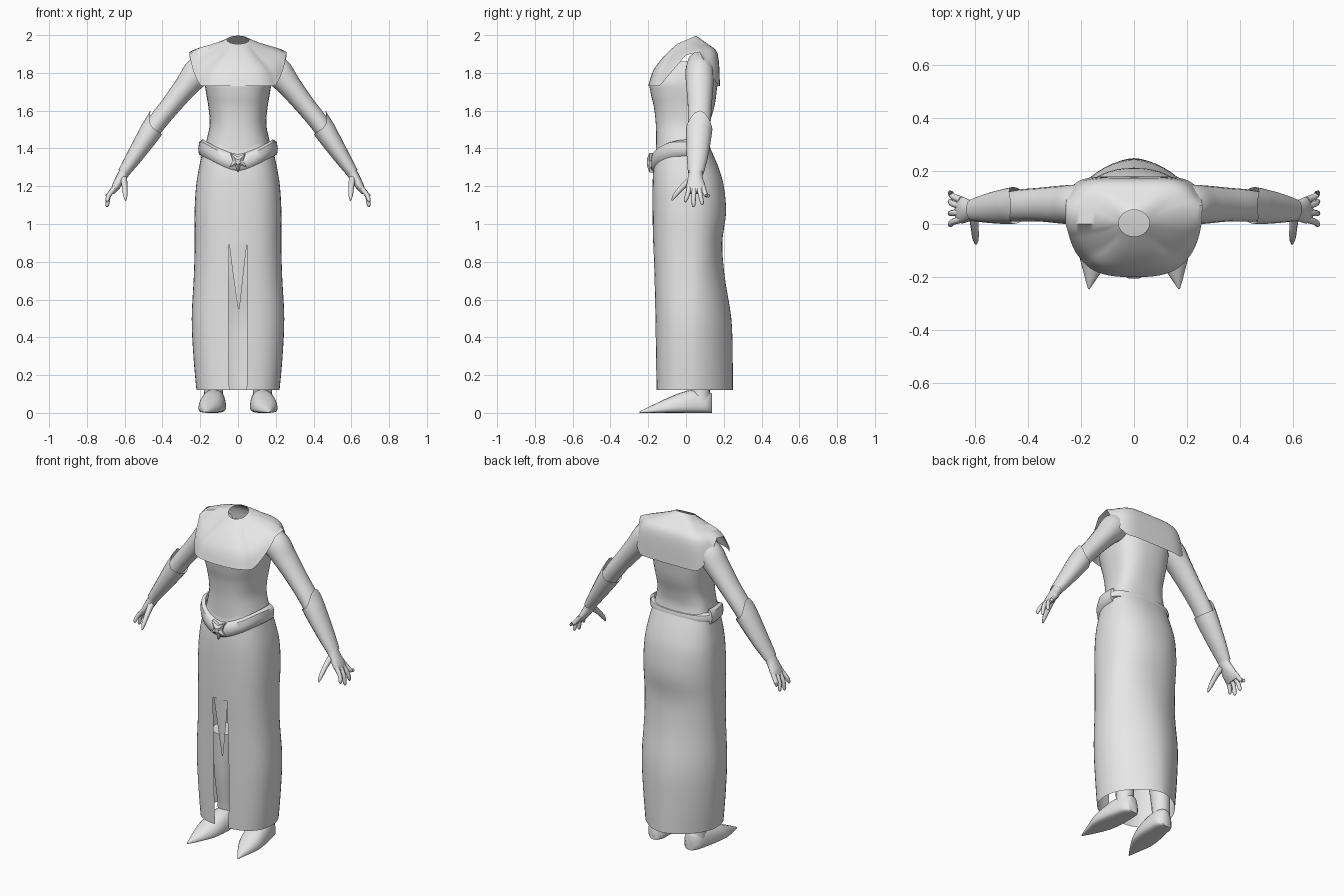
import bpy, bmesh, math
from mathutils import Vector

cube = bpy.data.objects.get("Cube")
if cube:
    bpy.data.objects.remove(cube, do_unlink=True)

grey = bpy.data.materials.new("light_grey")
grey.use_nodes = True
grey.diffuse_color = (0.8, 0.8, 0.8, 1)
grey.node_tree.nodes["Principled BSDF"].inputs["Base Color"].default_value = (0.8, 0.8, 0.8, 1)


def finish(name, bm, mirror=False, angle=50):
    bmesh.ops.remove_doubles(bm, verts=bm.verts, dist=0.0002)
    bmesh.ops.recalc_face_normals(bm, faces=bm.faces)
    mesh = bpy.data.meshes.new(name)
    bm.to_mesh(mesh)
    bm.free()
    mesh.materials.append(grey)
    ob = bpy.data.objects.new(name, mesh)
    bpy.context.collection.objects.link(ob)
    if mirror:
        ob.modifiers.new("mirror", "MIRROR")
    bpy.ops.object.select_all(action="DESELECT")
    ob.select_set(True)
    bpy.context.view_layer.objects.active = ob
    bpy.ops.object.shade_smooth_by_angle(angle=math.radians(angle))
    return ob


def smooth_rows(rows, k=4):
    """Catmull-Rom interpolation between rows of numbers."""
    out = []
    for i in range(len(rows) - 1):
        a, b, c, d = (rows[max(0, min(len(rows) - 1, i + j))] for j in (-1, 0, 1, 2))
        for s in range(k):
            t = s / k
            out.append([0.5 * (2 * q + (r - p) * t + (2 * p - 5 * q + 4 * r - u) * t * t
                               + (3 * q - p - 3 * r + u) * t ** 3)
                        for p, q, r, u in zip(a, b, c, d)])
    return out + [list(rows[-1])]


def loft(bm, rings, cap_start=False, cap_end=False, keep=None):
    vr = [[bm.verts.new(p) for p in ring] for ring in rings]
    n = len(vr[0])
    for i in range(len(vr) - 1):
        for j in range(n):
            if keep is None or keep(i, j):
                k = (j + 1) % n
                bm.faces.new((vr[i][j], vr[i][k], vr[i + 1][k], vr[i + 1][j]))
    if cap_start:
        bm.faces.new(vr[0])
    if cap_end:
        bm.faces.new(vr[-1])


def power(v, e):
    return math.copysign(abs(v) ** e, v)


def section(z, w, front, back, nf=2.5, nb=2.5, count=48):
    """Horizontal rounded section; point 0 is the middle of the front."""
    pts, mid = [], 0.03
    for j in range(count):
        a = 2 * math.pi * j / count
        s, c = math.sin(a), -math.cos(a)
        e = 2 / (nf if c < 0 else nb)
        y = mid + (power(c, e) * (mid - front) if c < 0 else power(c, e) * (back - mid))
        pts.append(Vector((w * power(s, e), y, z)))
    return pts


def tube(bm, rows, count=16, rim=0, k=4, caps=True):
    """Limb along rows of x, y, z, radius across, radius in y."""
    rows = smooth_rows(rows, k)
    rings = []
    for i, (x, y, z, r, ry) in enumerate(rows):
        p, q = rows[max(0, i - 1)], rows[min(len(rows) - 1, i + 1)]
        t = Vector((q[0] - p[0], q[1] - p[1], q[2] - p[2])).normalized()
        side = Vector((0, 1, 0))
        side = (side - t * side.dot(t)).normalized()
        out = side.cross(t)
        if out.x < 0:
            out = -out
        ring = []
        for j in range(count):
            a = 2 * math.pi * j / count
            v = Vector((x, y, z)) + out * r * math.sin(a) + side * ry * math.cos(a)
            if i == 0:
                v -= t * rim * max(0, math.sin(a)) ** 2
            ring.append(v)
        rings.append(ring)
    loft(bm, rings, caps, caps)


# Bodice
bm = bmesh.new()
bodice = [(1.36, .19, -.16, .135), (1.45, .165, -.158, .115), (1.53, .15, -.16, .125),
          (1.62, .157, -.17, .15), (1.7, .17, -.188, .162), (1.76, .175, -.185, .165),
          (1.86, .16, -.09, .14)]
loft(bm, [section(*r) for r in smooth_rows(bodice)], cap_end=True)
finish("bodice", bm)

# Long skirt with an open front below the knee panel
bm = bmesh.new()
skirt = [(1.42, .18, -.155, .12, 2.3), (1.3, .206, -.172, .172, 2.2), (1.2, .222, -.177, .2, 2.2),
         (1.06, .23, -.177, .212, 2.1), (.9, .229, -.174, .192, 2.1), (.72, .234, -.168, .205, 1.9),
         (.5, .245, -.163, .24, 1.8), (.3, .236, -.16, .247, 1.75), (.12, .22, -.157, .248, 1.7)]
rows = smooth_rows(skirt)
rings = [section(z, w, f, b, 2.6, n) for z, w, f, b, n in rows]
loft(bm, rings, keep=lambda i, j: rows[i + 1][0] > .89 or j not in (0, 47))
finish("skirt", bm)

# Pointed panel hanging between the slits
bm = bmesh.new()
loft(bm, [[(-.05, -.166, .92), (0, -.17, .92), (.05, -.166, .92)],
          [(-.026, -.158, .73), (0, -.166, .73), (.028, -.158, .73)],
          [(0, -.155, .55), (.004, -.157, .55), (.008, -.155, .55)]], keep=lambda i, j: j < 2)
finish("front_panel", bm)

# Belt that dips at the front and rises over the hips
bm = bmesh.new()
rings = []
for dz, grow in ((.05, -.012), (.035, .008), (0, .014), (-.03, .01), (-.045, -.012)):
    ring = section(0, .197 + grow, -.174 - grow, .128 + grow, 2.4, 2.3)
    for v in ring:
        lift = min(1, abs(v.x) / .19) ** 1.4 if v.y < .03 else 1
        narrow = 1 if v.y < .05 else .55
        v.z = 1.318 + .082 * lift + dz * narrow
        if v.y > .05:
            v.y -= .012
    rings.append(ring)
loft(bm, rings)
finish("belt", bm)

# Star buckle
bm = bmesh.new()
star = []
spikes = [(48, .062), (132, .062), (212, .052), (270, .058), (328, .052)]
for i, (a, r) in enumerate(spikes):
    nxt = spikes[(i + 1) % 5][0] + (360 if i == 4 else 0)
    star += [(a, r), ((a + nxt) / 2, .027)]
flat = [(r * math.cos(math.radians(a)), r * math.sin(math.radians(a)) + 1.33) for a, r in star]
loft(bm, [[(x, -.17, z) for x, z in flat], [(x, -.193, z) for x, z in flat],
          [(x * .4, -.206, 1.33 + (z - 1.33) * .4) for x, z in flat]], True, True)
finish("star_buckle", bm, angle=20)

# Broad shoulder collar, from neck rim to hem, cut away over the arms
bm = bmesh.new()
count = 64
columns = []
for j in range(count):
    a = 2 * math.pi * j / count
    s, c = math.sin(a), -math.cos(a)
    e = 2 / (2.8 if c < 0 else 5)
    hx, hy = .26 * power(s, e), power(c, e) * (.2 if c < 0 else .18)
    drop = min(1, max(0, (.03 - hy) / .17, (hy - .06) / .11))
    hx *= 1 - .12 * drop * (c < 0) - .05 * drop * (c > 0)
    hem = 1.93 - .2 * drop
    neck = Vector((.058 * s, .05 * c + .003, 1.975 + .022 * c))
    low = 1.93 - (.115 if c < 0 else .03) * drop
    high = 1.955 - (.06 if c < 0 else 0) * drop
    col = [neck, Vector((hx * .5, hy * (.55 if c < 0 else .62), high)),
           Vector((hx * .86, hy * (.86 if c < 0 else .93), low)), Vector((hx, hy, hem))]
    columns.append(smooth_rows(col, 5))
loft(bm, [[col[i] for col in columns] for i in range(len(columns[0]))])
finish("shoulder_collar", bm)

# Sleeved arms
bm = bmesh.new()
tube(bm, [(.13, .07, 1.86, .06, .06), (.205, .072, 1.81, .078, .075), (.27, .073, 1.735, .064, .072),
          (.35, .073, 1.635, .054, .064), (.43, .07, 1.535, .05, .06), (.5, .062, 1.43, .045, .055)])
finish("arm", bm, True)

# Gauntlets with a raised point at the elbow
bm = bmesh.new()
tube(bm, [(.453, .07, 1.505, .06, .07), (.49, .066, 1.447, .054, .066), (.55, .06, 1.355, .043, .056),
          (.607, .052, 1.27, .031, .042)], rim=.075, caps=False)
finish("gauntlet", bm, True)

# Hands with spread fingers
bm = bmesh.new()
tube(bm, [(.59, .053, 1.295, .028, .036), (.615, .05, 1.25, .028, .038), (.645, .052, 1.2, .022, .05),
          (.665, .055, 1.165, .012, .045)])
for base, tip, z in ((.018, -.002, 1.115), (.043, .04, 1.09), (.067, .085, 1.1), (.09, .118, 1.14)):
    tube(bm, [(.65, base, 1.195, .014, .014), (.682, (base + tip) / 2, 1.155, .012, .012),
              (.692, tip, z + .012, .01, .01), (.692, tip, z, .003, .003)], 8, k=3)
tube(bm, [(.605, .03, 1.24, .018, .02), (.6, -.015, 1.2, .015, .015), (.597, -.055, 1.155, .012, .012),
          (.595, -.075, 1.125, .004, .004)], 8, k=3)
finish("hand", bm, True)

# Legs inside the skirt
bm = bmesh.new()
tube(bm, [(.125, .06, .6, .075, .08), (.128, .065, .35, .062, .07), (.13, .075, .15, .05, .052),
          (.13, .08, .05, .052, .05)])
finish("leg", bm, True)

# Pointed shoes
bm = bmesh.new()
shoe = [(-.245, .17, .003, .008), (-.18, .157, .034, .04), (-.1, .145, .064, .078), (-.02, .135, .07, .11),
        (.05, .128, .064, .125), (.11, .122, .054, .12), (.138, .12, .03, .1)]
rings = []
for y, x, w, h in smooth_rows(shoe):
    ring = []
    for j in range(20):
        a = 2 * math.pi * j / 20
        up = math.sin(a)
        ring.append((x + w * power(math.cos(a), .8), y, max(0, h * (.3 + .7 * up) if up > 0 else h * .3 * (1 + power(up, .5)))))
    rings.append(ring)
loft(bm, rings, True, True)
finish("shoe", bm, True)
